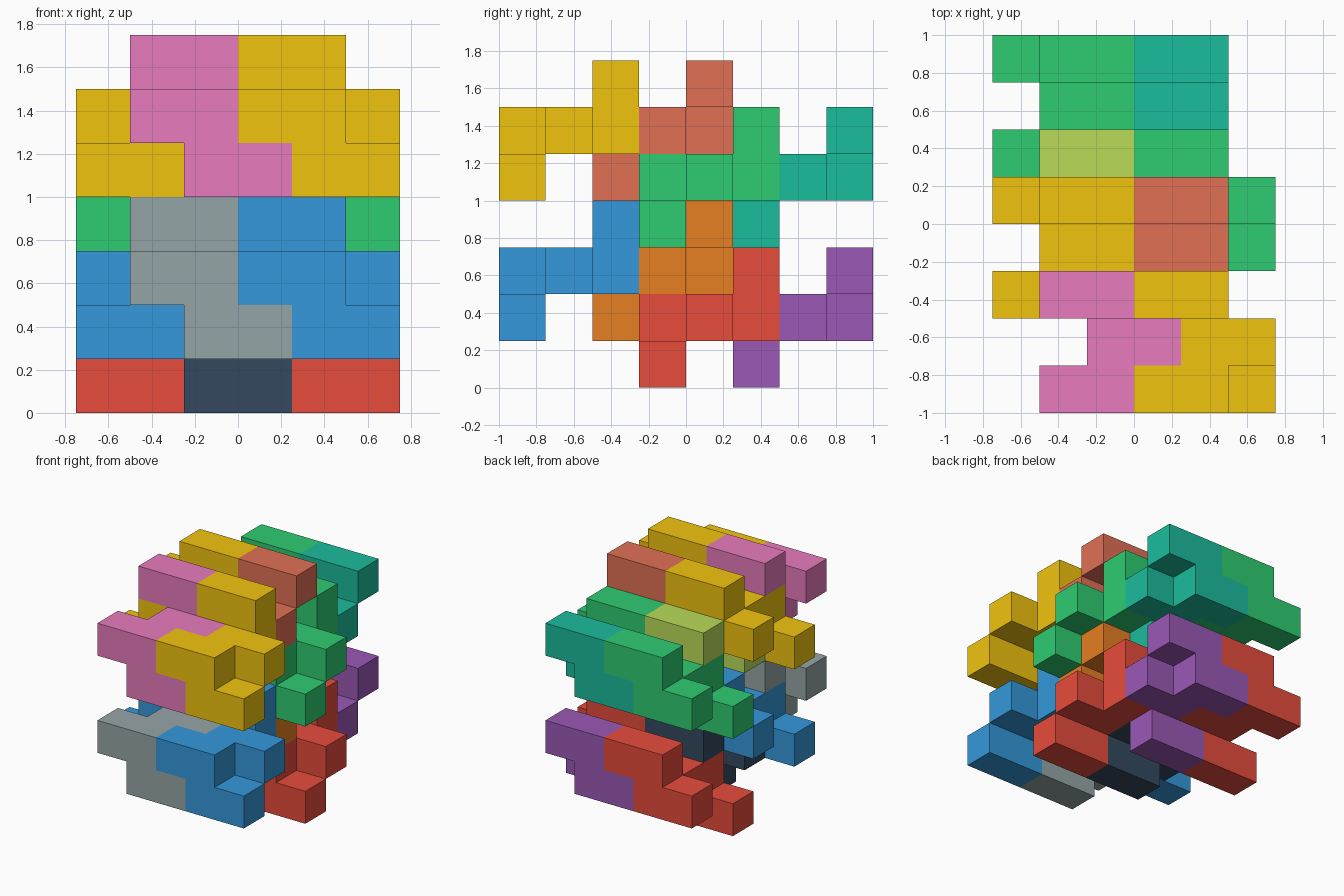
import bpy, bmesh, math
from mathutils import Vector

if "Cube" in bpy.data.objects:
    bpy.data.objects.remove(bpy.data.objects["Cube"])

U = 0.25  # cube size

# One nine-cube piece as (x, y, z) cells; its partner is turned half round the x axis
PIECE = [(1, 0, 0), (2, 0, 0), (0, 0, 1), (1, 0, 1), (1, 1, 1), (2, 1, 1),
         (1, 2, 1), (0, 2, 2), (1, 2, 2)]
TURNED = [(x, 2 - y, 2 - z) for x, y, z in PIECE]


def material(name, hex_code):
    rgb = [int(hex_code[i:i + 2], 16) / 255 for i in (0, 2, 4)]
    lin = [c / 12.92 if c < 0.04045 else ((c + 0.055) / 1.055) ** 2.4 for c in rgb]
    m = bpy.data.materials.new(name)
    m.diffuse_color = (*lin, 1)
    m.use_nodes = True
    m.node_tree.nodes["Principled BSDF"].inputs["Base Color"].default_value = m.diffuse_color
    return m


COLOURS = {n: material(n, h) for n, h in {
    "grey": "95a5a6", "blue": "3498db", "orange": "e67e22", "navy": "34495e",
    "red": "e74c3c", "purple": "9b59b6", "pink": "e87bbd", "yellow": "f1c40f",
    "salmon": "e17055", "lime": "badc58", "green": "2ecc71", "teal": "1abc9c"}.items()}


def build_piece(name, cells, origin, colour):
    """Outer skin of a set of cubes, with flat areas merged."""
    filled = set(cells)
    bm = bmesh.new()
    for c in cells:
        for axis in range(3):
            for s in (-1, 1):
                n = [0, 0, 0]
                n[axis] = s
                if tuple(a + b for a, b in zip(c, n)) in filled:
                    continue
                corners = []
                for p, q in ((0, 0), (1, 0), (1, 1), (0, 1)):
                    v = list(c)
                    v[axis] += (s + 1) // 2
                    v[(axis + 1) % 3] += p
                    v[(axis + 2) % 3] += q
                    corners.append(bm.verts.new(Vector(v) * U))
                bm.faces.new(corners if s > 0 else corners[::-1])
    bmesh.ops.remove_doubles(bm, verts=bm.verts, dist=1e-4)
    bmesh.ops.dissolve_limit(bm, angle_limit=math.radians(1),
                             verts=bm.verts, edges=bm.edges)
    me = bpy.data.meshes.new(name)
    bm.to_mesh(me)
    bm.free()
    me.materials.append(COLOURS[colour])
    ob = bpy.data.objects.new(name, me)
    ob.location = Vector(origin) * U + Vector((-0.75, -1, 0))
    bpy.context.collection.objects.link(ob)


# Four rows front to back: cells, x, y, z of the left piece, colours (left, right) per layer
ROWS = [
    ("front", PIECE, (1, 0, 1), (("grey", "blue"), ("pink", "yellow"))),
    ("middle_front", TURNED, (0, 2, 1), (("blue", "orange"), ("yellow", "salmon"))),
    ("middle_back", PIECE, (1, 3, 0), (("navy", "red"), ("lime", "green"))),
    ("back", TURNED, (0, 5, 0), (("red", "purple"), ("green", "teal"))),
]
for row, cells, (x, y, z), colours in ROWS:
    for layer, level in enumerate(("lower", "upper")):
        for k, side in enumerate(("left", "right")):
            build_piece(f"{level}_{row}_{side}_piece", cells,
                        (x + 2 * k, y, z + 3 * layer), colours[layer][k])
